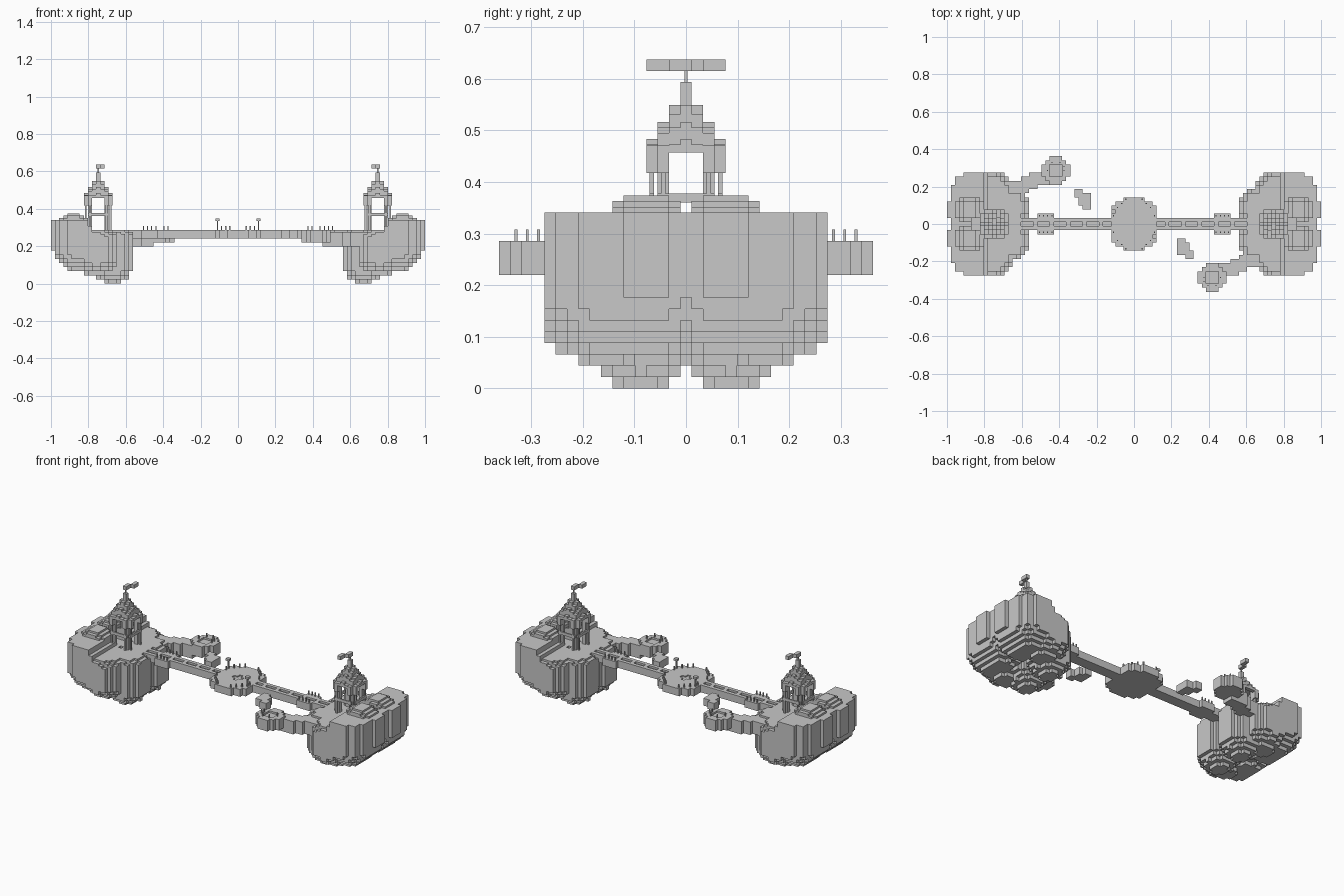
import bpy, bmesh
from math import hypot, pi

V = 2 / 91  # size of one block

old = bpy.data.objects.get("Cube")
if old:
    bpy.data.objects.remove(old, do_unlink=True)

stone = bpy.data.materials.new("grey_stone")
stone.use_nodes = True
GREY = (0.58, 0.58, 0.58, 1)
stone.diffuse_color = GREY
stone.node_tree.nodes["Principled BSDF"].inputs["Base Color"].default_value = GREY


def finish(name, bm):
    me = bpy.data.meshes.new(name)
    bm.to_mesh(me)
    bm.free()
    me.materials.append(stone)
    ob = bpy.data.objects.new(name, me)
    bpy.context.collection.objects.link(ob)
    return ob


def columns(name, cols):
    """Blocky solid from {(i, j): (low, high)}, with hidden walls left out."""
    bm = bmesh.new()

    def quad(*pts):
        bm.faces.new([bm.verts.new((x * V, y * V, z * V)) for x, y, z in pts])

    for (i, j), (lo, hi) in cols.items():
        a, b, c, d = i - .5, i + .5, j - .5, j + .5
        quad((a, c, hi), (b, c, hi), (b, d, hi), (a, d, hi))
        quad((a, d, lo), (b, d, lo), (b, c, lo), (a, c, lo))
        for di, dj in ((1, 0), (-1, 0), (0, 1), (0, -1)):
            l2, h2 = cols.get((i + di, j + dj), (hi, lo))
            px, py = i + di / 2, j + dj / 2
            ex, ey = -dj / 2, di / 2
            spans = [(max(lo, h2), hi)]
            if (i + di, j + dj) in cols:
                spans.append((lo, min(hi, l2)))
            for z0, z1 in spans:
                if z1 > z0:
                    quad((px - ex, py - ey, z0), (px + ex, py + ey, z0),
                         (px + ex, py + ey, z1), (px - ex, py - ey, z1))
    bmesh.ops.remove_doubles(bm, verts=bm.verts, dist=1e-5)
    return finish(name, bm)


def boxes(name, items):
    """Joined boxes given as (x, y, half x, half y, low, high) in blocks."""
    bm = bmesh.new()
    for x, y, hx, hy, lo, hi in items:
        made = bmesh.ops.create_cube(bm, size=1)["verts"]
        bmesh.ops.scale(bm, vec=(2 * hx * V, 2 * hy * V, (hi - lo) * V), verts=made)
        bmesh.ops.translate(bm, vec=(x * V, y * V, (lo + hi) / 2 * V), verts=made)
    return finish(name, bm)


def pair(name, build, data):
    """Left part, and its copy turned half round for the right."""
    left = build("left_" + name, data)
    right = left.copy()
    right.name = "right_" + name
    right.rotation_euler.z = pi
    bpy.context.collection.objects.link(right)


# Island: overlapping rounded lobes (x, y, radius, bottom, rim rise)
LOBES = [(x, s * y, r, b, k) for s in (1, -1) for x, y, r, b, k in (
    (39, 3.5, 6.4, 3, 5.5), (39, 7, 5.7, 3, 4.5),
    (34.5, 7, 5.7, 2, 3.5), (30.5, 4, 5.2, 0, 4))]


def hill_top(i, j, edge):
    if abs(j) <= 1 and i < 40:
        return 13
    if i < 36:
        return min(13, round(2 * (13.4 - 1.8 * edge ** 4)) / 2)
    if i == 36:
        return 14
    d = hypot(i - 40, abs(j) - 3.5)
    return max(15.5, min(17, round(2 * (17.2 - 1.5 * (d / 3.5) ** 2)) / 2))


island = {}
for i in range(25, 46):
    for j in range(-12, 13):
        near = [(hypot(i - x, j - y) / r, b, k) for x, y, r, b, k in LOBES
                if hypot(i - x, j - y) <= r]
        if near:
            low = min(b + k * d ** 2.7 for d, b, k in near)
            island[i, j] = (round(low), hill_top(i, j, min(near)[0]))
pair("island", columns, island)

# Bridge deck with sunken panels along the middle
deck = {(i, j): (11, 12.5 if j == 0 and i % 4 else 13)
        for i in range(-31, 32) for j in (-1, 0, 1) if abs(i) > 5}
columns("bridge_deck", deck)

# Round platform in the middle, with railing posts and two lamps
platform = {(i, j): (11, 13 if hypot(i, j) > 1 else 12.7)
            for i in range(-5, 6) for j in range(-6, 7) if hypot(i, j) < 6.6}
columns("middle_platform", platform)
posts = []
for s in (1, -1):
    posts += [(5 * s, -3 * s, .15, .15, 13, 15.2), (5 * s, -3 * s, .5, .5, 15.2, 15.8)]
    for t in (1, -1):
        posts += [(x * s, y * t, .15, .15, 13, 14) for x, y in ((5, 2), (4, 4), (3, 5), (2, 6))]
boxes("platform_posts", posts)

# Balconies beside the bridge, with railing posts
balcony = {(i, j): (11, 13) for i in range(20, 24) for j in (-2, 2)}
pair("balcony", columns, balcony)
pair("balcony_posts", boxes, [(i, j, .13, .13, 13, 14) for i in range(20, 24) for j in (-2, 2)])

# Side arm: a path off the island that ends in a round lookout
arm = {}
for i in range(16, 31):
    for j in range(-16, -7):
        path = abs(j + 12.6 - (i - 19) * .4) < 1.9 and i >= 19
        d = hypot(i - 19, j + 13)
        if path or d < 3.3:
            arm[i, j] = (9 if j > -13 and i > 20 else 10,
                         13 if 1.5 < d < 3.3 else 12.5)
pair("arm", columns, arm)
pair("arm_posts", boxes, [(x, y, .13, .13, 13, 14)
                          for x, y in ((17, -14), (18, -15), (20, -15), (21, -13), (17, -13))])

# Small floating ledge with a short spur
ledge = {(i, j): (11, 13) for i in range(10, 16) for j in range(-8, -3)
         if abs(i - 12.5 + (j + 6) * .5) < 1.1 or (i == 11 and j in (-6, -7))}
pair("floating_ledge", columns, ledge)

# Tower: corner columns, rail, arched crown and stepped spire
TX = 34
tower = []
for sx in (1, -1):
    for sy in (1, -1):
        tower.append((TX + 2 * sx, 2 * sy, .5, .5, 13, 22.5))
        for a, b in ((3, 2), (2, 3)):
            tower += [(TX + a * sx, b * sy, .2, .2, 13, 19),
                      (TX + a * sx, b * sy, .5, .5, 19, 21.4)]
    # one side of the crown along each axis: half width, low, high
    for out, half, lo, hi in ((3, 1.5, 20.8, 21.5), (3, .5, 21.5, 22),
                              (2, 1.5, 21.5, 23), (2, .5, 23, 23.5)):
        tower += [(TX + out * sx, 0, .5, half, lo, hi), (TX, out * sx, half, .5, lo, hi)]
    tower += [(TX + 3 * sx, 0, .2, 2.5, 16.4, 17.2),
              (TX, 3 * sx, 2.5, .2, 16.4, 17.2)]
tower += [(TX, 0, 1.5, 1.5, 21.5, 24.2), (TX, 0, 1.5, .5, 24.2, 25),
          (TX, 0, .5, 1.5, 24.2, 25), (TX, 0, .5, .5, 24.2, 27)]
pair("tower", boxes, tower)

# Pole and flag
pair("flag_pole", boxes, [(TX, 0, .13, .13, 27, 28.1)])
pair("flag", boxes, [(TX, -.5, .5, 1, 28, 29), (TX - 1, -2.5, .5, 1, 28, 29)])
